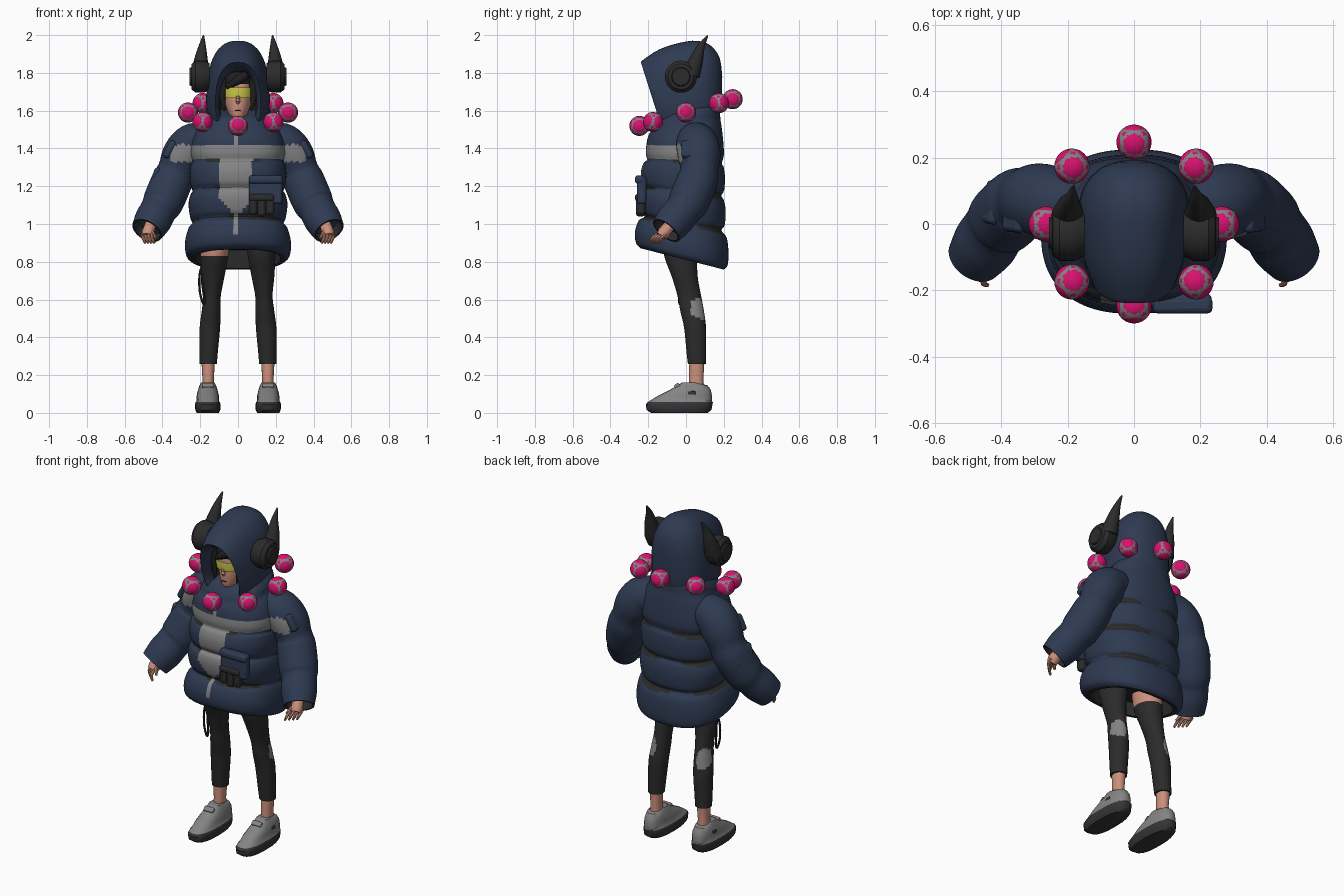
import bpy, bmesh, math
from mathutils import Vector, Matrix

if "Cube" in bpy.data.objects:
    bpy.data.objects.remove(bpy.data.objects["Cube"])

made = []


def material(name, r, g, b):
    m = bpy.data.materials.new(name)
    m.use_nodes = True
    m.diffuse_color = (r, g, b, 1)
    m.node_tree.nodes["Principled BSDF"].inputs["Base Color"].default_value = (r, g, b, 1)
    return m


NAVY = material("navy fabric", .028, .043, .085)
GREY = material("grey fabric", .23, .23, .23)
BLACK = material("black fabric", .024, .024, .024)
SOLE = material("dark rubber", .035, .035, .037)
SKIN = material("skin", .60, .28, .20)
YELLOW = material("yellow visor", .62, .60, .07)
PINK = material("pink", .68, .006, .16)
HAIR = material("dark hair", .014, .013, .013)


def finish(name, bm, mats, rule=None, rows=None):
    """Turn a bmesh into an object, colouring faces by a rule."""
    bm.normal_update()
    if rule:
        for i, f in enumerate(bm.faces):
            f.material_index = rule(f.calc_center_median(), f.normal, rows[i] if rows and i < len(rows) else 0)
    me = bpy.data.meshes.new(name)
    bm.to_mesh(me)
    bm.free()
    for m in mats:
        me.materials.append(m)
    ob = bpy.data.objects.new(name, me)
    bpy.context.collection.objects.link(ob)
    made.append(ob)
    return ob


def refine(rows, n):
    """Smooth (Catmull-Rom) interpolation of rows of numbers."""
    out = []
    for i in range(len(rows) - 1):
        a, b, c, d = rows[max(i - 1, 0)], rows[i], rows[i + 1], rows[min(i + 2, len(rows) - 1)]
        for k in range(n):
            t = k / n
            out.append([q + t / 2 * (r - p + t * (2 * p - 5 * q + 4 * r - s + t * (3 * q - p - 3 * r + s)))
                        for p, q, r, s in zip(a, b, c, d)])
    return out + [list(rows[-1])]


def loft(name, rings, mats, rule=None, hollow=None):
    """Skin closed rings; hollow = (end, thickness, depth, material) sinks one cap."""
    bm = bmesh.new()
    vs = [[bm.verts.new(p) for p in r] for r in rings]
    n, rows = len(rings[0]), []
    for i in range(len(vs) - 1):
        for k in range(n):
            bm.faces.new((vs[i][k], vs[i][(k + 1) % n], vs[i + 1][(k + 1) % n], vs[i + 1][k]))
            rows.append(i)
    caps = [bm.faces.new(vs[0]), bm.faces.new(vs[-1])]
    rows += [0, len(vs) - 2]
    bmesh.ops.recalc_face_normals(bm, faces=bm.faces)
    if hollow:
        cap = caps[hollow[0]]
        bmesh.ops.inset_individual(bm, faces=[cap], thickness=hollow[1], depth=0)
        bmesh.ops.inset_individual(bm, faces=[cap], thickness=.004, depth=-hollow[2])
    ob = finish(name, bm, mats, rule, rows)
    if hollow:
        for p in ob.data.polygons:
            if p.index >= len(rows) - 2 and (p.index >= len(rows) or p.index == len(rows) - 2 - hollow[0]):
                p.material_index = hollow[3]
    return ob


def se(v, e):
    return math.copysign(abs(v) ** (2 / e), v)


def stack(rows, n=32, e=2.2):
    """Horizontal rings from (z, half width, front y, back y, centre x)."""
    rings = []
    for z, hw, yf, yb, *cx in rows:
        rings.append([Vector(((cx[0] if cx else 0) + hw * se(math.cos(a), e),
                              (yf + yb) / 2 + (yb - yf) / 2 * se(math.sin(a), e), z))
                      for a in [math.tau * k / n for k in range(n)]])
    return rings


def tube(pts, n=24):
    """Round rings along a path of (x, y, z, radius)."""
    ps = [Vector(p[:3]) for p in pts]
    rings = []
    for i, p in enumerate(ps):
        t = (ps[min(i + 1, len(ps) - 1)] - ps[max(i - 1, 0)]).normalized()
        u = t.cross(Vector((0, 1, 0))).normalized()
        v = t.cross(u)
        rings.append([p + pts[i][3] * (u * math.cos(a) + v * math.sin(a))
                      for a in [math.tau * k / n for k in range(n)]])
    return rings


def pad(name, loc, size, mat, rot=(0, 0, 0), bevel=.016):
    bm = bmesh.new()
    bmesh.ops.create_cube(bm, size=1, matrix=Matrix.Diagonal((*size, 1)))
    ob = finish(name, bm, [mat])
    ob.location, ob.rotation_euler = loc, rot
    mod = ob.modifiers.new("round", "BEVEL")
    mod.width, mod.segments = bevel, 3
    return ob


# Quilted jacket body
SEAMS = (1.0, 1.17, 1.33)


def jacket_colour(c, n, row):
    x, y, z = c
    if y < -.1 and abs(x + .008) < .01 and .88 < z < 1.5:
        return 1
    if y < -.03 and 1.335 < z < 1.42:
        return 1
    if y < -.1 and 1.02 < z < 1.4 and abs(x + .012) < min(.088, .02 + (z - 1.02) * .8):
        return 1
    wave = math.sin(3 * math.atan2(y, x) + z * 5)
    return 2 if any(abs(z - s) < .013 + .007 * wave for s in SEAMS) and wave > -.5 else 0


body = [(.81, .25, -.24, .2), (.835, .275, -.265, .22), (.9, .28, -.27, .225), (.97, .262, -.25, .215),
        (1.0, .24, -.218, .188), (1.03, .252, -.237, .205), (1.1, .262, -.248, .21), (1.15, .252, -.24, .2),
        (1.17, .24, -.22, .187), (1.2, .25, -.235, .202), (1.26, .256, -.238, .206), (1.31, .25, -.225, .2),
        (1.33, .24, -.207, .19), (1.37, .25, -.213, .2), (1.43, .245, -.208, .198), (1.49, .222, -.195, .19),
        (1.53, .195, -.178, .182), (1.57, .185, -.165, .178), (1.6, .165, -.145, .165)]
jacket = loft("jacket_body", stack(refine(body, 4), 112, 2.4), [NAVY, GREY, BLACK], jacket_colour, (0, .025, .09, 2))
for v in jacket.data.vertices:   # hem drops and collar rises towards the back
    z = v.co.z
    v.co.z += v.co.y * (-.24 * (1.45 - z) / .6 if z < 1.45 else .28 * (z - 1.45) / .15)

# Chest pocket with a black pouch below
pad("chest_pocket", (.147, -.235, 1.18), (.175, .05, .15), NAVY)
pad("pocket_flap", (.147, -.245, 1.235), (.18, .05, .045), NAVY)
for x in (.08, .125, .17):
    pad("pouch_finger", (x, -.24, 1.1), (.045, .05, .12 - abs(x - .125) * .4), BLACK)
pad("pouch_band", (.125, -.243, 1.14), (.135, .055, .04), BLACK)

# Hood with a deep opening: (half width, top, bottom, top y, bottom y)
hood = [(.09, 1.79, 1.52, .03, .03), (.1, 1.81, 1.51, -.15, -.09), (.115, 1.85, 1.49, -.232, -.12),
        (.128, 1.87, 1.47, -.225, -.11), (.15, 1.925, 1.46, -.14, -.08), (.163, 1.96, 1.46, -.03, -.03),
        (.166, 1.97, 1.46, .06, .03), (.15, 1.945, 1.48, .13, .1), (.1, 1.88, 1.53, .178, .16),
        (.04, 1.78, 1.62, .192, .188)]
rings = []
for hw, top, bot, yt, yb in refine(hood, 3):
    ring = []
    for a in [math.tau * k / 48 for k in range(48)]:
        t = (se(math.sin(a), 2.5) + 1) / 2
        ring.append(Vector((hw * se(math.cos(a), 2.5) * (1.1 - .2 * t), yb + (yt - yb) * t, bot + (top - bot) * t)))
    rings.append(ring)
loft("hood", rings, [NAVY, BLACK], lambda c, n, row: int(row < 3))

# Head, hair and visor
loft("head", stack(refine([(1.553, .025, -.115, .0), (1.57, .043, -.13, .03), (1.62, .064, -.135, .05),
                           (1.68, .074, -.135, .06), (1.75, .076, -.13, .06), (1.81, .06, -.1, .04)], 3)), [SKIN])
loft("neck", stack([(1.46, .045, -.07, .03), (1.62, .042, -.07, .03)], 20), [SKIN])
loft("nose", tube([(0, -.13, 1.685, .007), (0, -.143, 1.65, .012), (0, -.135, 1.637, .006)], 10), [SKIN])
pad("mouth", (0, -.133, 1.6), (.03, .008, .005), HAIR, bevel=.002)
loft("hair_cap", stack(refine([(1.742, .086, -.143, .07), (1.78, .085, -.14, .07), (1.815, .065, -.11, .05),
                               (1.835, .02, -.06, 0)], 3)), [HAIR])
loft("fringe", tube(refine([(.045, -.13, 1.79, .025), (-.01, -.14, 1.755, .022), (-.06, -.125, 1.72, .008)], 4), 12), [HAIR])
for s in (-1, 1):
    loft("side_lock", tube(refine([(s * .07, -.09, 1.79, .024), (s * .084, -.105, 1.7, .02),
                                   (s * .072, -.115, 1.6, .005)], 4), 12), [HAIR])
visor = loft("visor", stack([(1.667, .081, -.145, .05), (1.69, .083, -.149, .05), (1.722, .083, -.149, .05)], 48), [YELLOW])
bm = bmesh.new()
bm.from_mesh(visor.data)
bmesh.ops.delete(bm, geom=[f for f in bm.faces if f.calc_center_median().y > -.05 or len(f.verts) > 4], context="FACES")
bm.to_mesh(visor.data)
bm.free()
pad("visor_notch", (0, -.147, 1.67), (.02, .008, .014), SKIN, bevel=.003)


def sleeve_colour(c, n, row):
    return int(1.33 < c.z < 1.42 and c.y < .04 and n.y < -.2 and abs(c.x) < .36)


def leg_colour(s):
    def rule(c, n, row):
        if c.z > (.83 if s < 0 else .86):
            return 2
        on_calf = ((c.z - .545) / .06) ** 2 + ((s * c.x - .168) / .034) ** 2 < 1
        return int(on_calf and c.y > .025)
    return rule


for s in (-1, 1):
    side = "left" if s > 0 else "right"
    # Ear cups and horns
    cup = [(.15, .07), (.18, .085), (.225, .085), (.245, .068), (.247, .05), (.256, .046)]
    loft(side + "_ear_cup", tube([(s * x, -.027, 1.78, r) for x, r in cup], 28), [BLACK])
    loft(side + "_horn", tube(refine([(s * .2, .025, 1.79, .05), (s * .196, .055, 1.87, .036),
                                      (s * .189, .08, 1.94, .02), (s * .183, .115, 1.998, .004)], 4), 16), [BLACK])
    # Sleeves
    arm = [(.16, .05, 1.44, .1), (.24, .06, 1.42, .112), (.29, .07, 1.36, .113), (.325, .07, 1.285, .1),
           (.348, .06, 1.23, .108), (.395, .015, 1.12, .108), (.42, -.015, 1.075, .097), (.45, -.06, 1.02, .098),
           (.482, -.105, .965, .085)]
    path = [(s * x, y, z, r) for x, y, z, r in refine(arm, 5)]
    loft(side + "_sleeve", tube(path, 48), [NAVY, GREY, BLACK], sleeve_colour, (1, .01, .05, 2))
    pad(side + "_shoulder_flap", (s * .355, .06, 1.395), (.04, .17, .1), NAVY, (0, -s * .5, s * .1))
    # Hands
    loft(side + "_palm", tube([(s * .462, -.08, 1.0, .03), (s * .477, -.118, .952, .034), (s * .48, -.13, .935, .028)], 14), [SKIN])
    for k in range(4):
        q = (k - 1.5) * .016
        loft(side + "_finger", tube(refine([(s * (.48 + q), -.128 + q, .945, .009), (s * (.478 + q), -.155 + q, .925, .009),
                                            (s * (.466 + q), -.16 + q, .897, .006)], 3), 8), [SKIN])
    loft(side + "_thumb", tube([(s * .455, -.13, .96, .011), (s * .435, -.16, .925, .007)], 8), [SKIN])
    # Legs: leggings, ankles and shoes
    leg = [(.26, .046, .01, .105, .158), (.33, .049, .002, .106, .155), (.45, .054, -.01, .106, .149),
           (.54, .05, -.03, .095, .142), (.62, .046, -.045, .08, .137), (.72, .06, -.075, .062, .132),
           (.83, .073, -.115, .058, .125), (.94, .078, -.125, .055, .12)]
    loft(side + "_legging", stack([(*r[:4], s * r[4]) for r in refine(leg, 7)], 40, 2), [BLACK, GREY, SKIN], leg_colour(s))
    loft(side + "_ankle", stack([(.08, .035, .015, .1, s * .16), (.18, .03, .015, .092, s * .158),
                                 (.28, .036, .018, .098, s * .158)], 20), [SKIN])
    shoe = [(0, .058, -.185, .115), (.015, .066, -.208, .135), (.045, .068, -.213, .14), (.057, .064, -.203, .143),
            (.062, .06, -.195, .138), (.09, .059, -.15, .138), (.12, .052, -.09, .132), (.145, .044, -.045, .115),
            (.16, .036, -.022, .06)]
    loft(side + "_shoe", stack([(*r, s * .16) for r in shoe], 20, 2.6), [GREY, SOLE], lambda c, n, row: int(row < 3 and c.z < .058))
    pad(side + "_shoe_tab", (s * .16, -.045, .14), (.06, .03, .03), GREY, (.6, 0, 0), .006)
    pad(side + "_shoe_mark", (s * .21, .03, .105), (.012, .04, .02), SOLE, (0, -s * .2, 0), .004)

# Outer pocket on the right sleeve only
pad("sleeve_pocket", (-.425, .065, 1.245), (.04, .13, .11), NAVY, (0, .35, -.25))

# Hanging strap
strap = [(-.16, -.02, .84), (-.2, -.03, .75), (-.203, -.035, .65), (-.185, -.035, .58), (-.178, -.03, .6), (-.19, -.02, .7),
         (-.185, -.01, .82)]
loft("hanging_strap", tube([(*p, .006) for p in refine(strap, 5)], 8), [BLACK])


# Ring of orbs around the collar, with round pink patches
def orb_colour(c, n, row):
    d = sorted(abs(v) for v in c.normalized())
    return int(d[2] > .79 or sum(d) / math.sqrt(3) > .988)


for k in range(8):
    a = math.tau * k / 8
    bm = bmesh.new()
    bmesh.ops.create_icosphere(bm, subdivisions=4, radius=.053)
    orb = finish("collar_orb", bm, [GREY, PINK], orb_colour)
    y = .247 * math.sin(a)
    orb.location = (.265 * math.cos(a), y, 1.59 + .286 * y)
    orb.rotation_euler = (0, -.15, a)

# Smooth shading that keeps hard edges
bpy.ops.object.select_all(action="DESELECT")
for ob in made:
    ob.select_set(True)
bpy.context.view_layer.objects.active = made[0]
bpy.ops.object.shade_smooth_by_angle(angle=math.radians(40))
